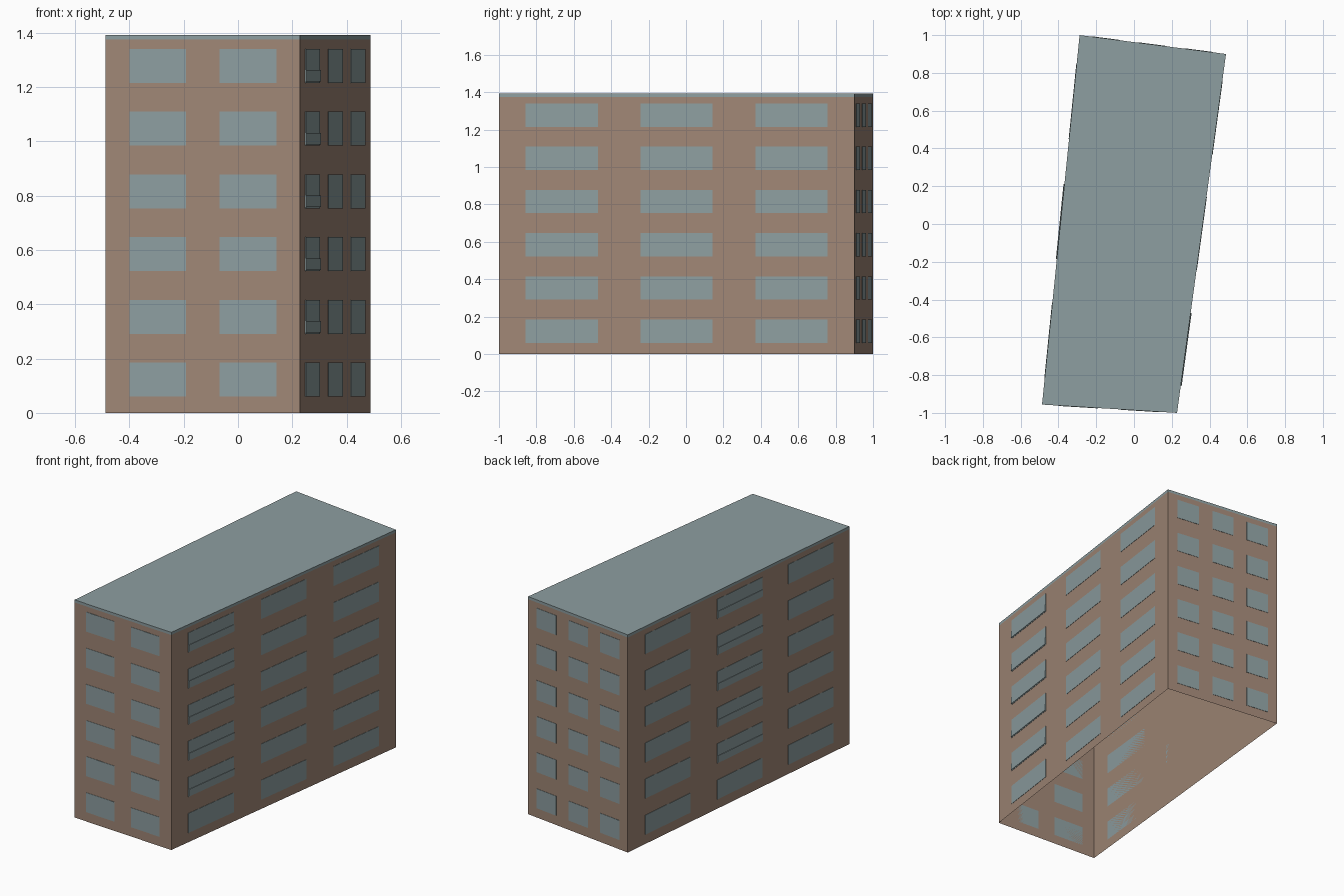
import bpy
import bmesh
from mathutils import Vector

if "Cube" in bpy.data.objects:
    bpy.data.objects.remove(bpy.data.objects["Cube"], do_unlink=True)


def make_material(name, color):
    mat = bpy.data.materials.new(name)
    mat.use_nodes = True
    mat.diffuse_color = (*color, 1)
    mat.node_tree.nodes["Principled BSDF"].inputs["Base Color"].default_value = (*color, 1)
    return mat


brick = make_material("brown_wall", (0.352, 0.242, 0.181))
glass = make_material("blue_grey_glass", (0.270, 0.345, 0.355))

# Skewed footprint, counter-clockwise from the front
CORNERS = [Vector(p) for p in ((-.487, -.956), (.228, -1), (.487, .9), (-.288, 1))]
ROOF_BASE, ROOF_TOP = 1.375, 1.392
FLOORS, FIRST_SILL, FLOOR_STEP, WINDOW_HEIGHT = 6, .06, .231, .125


def finish(bm, name, mat):
    mesh = bpy.data.meshes.new(name)
    bm.to_mesh(mesh)
    bm.free()
    mesh.materials.append(mat)
    obj = bpy.data.objects.new(name, mesh)
    bpy.context.collection.objects.link(obj)
    return obj


def prism_shell(name, mat, low, high, capped):
    """Side faces over the footprint, with an optional flat top."""
    bm = bmesh.new()
    bottom = [bm.verts.new((c.x, c.y, low)) for c in CORNERS]
    top = [bm.verts.new((c.x, c.y, high)) for c in CORNERS]
    for i in range(4):
        j = (i + 1) % 4
        bm.faces.new((bottom[i], bottom[j], top[j], top[i]))
    if capped:
        bm.faces.new(top)
    return finish(bm, name, mat)


def add_plate(bm, side, start, end, low, high, depth):
    """Thin box on a wall, placed by fractions along that wall."""
    a, b = CORNERS[side], CORNERS[(side + 1) % 4]
    along = (b - a).normalized()
    out = Vector((along.y, -along.x)) * depth
    p, q = a.lerp(b, start), a.lerp(b, end)
    ring = [p, q, q + out, p + out]
    lower = [bm.verts.new((c.x, c.y, low)) for c in ring]
    upper = [bm.verts.new((c.x, c.y, high)) for c in ring]
    for i in range(4):
        j = (i + 1) % 4
        bm.faces.new((lower[i], upper[i], upper[j], lower[j]))
    bm.faces.new(lower)
    bm.faces.new(upper[::-1])


def window_grid(name, side, centres, width):
    bm = bmesh.new()
    for floor in range(FLOORS):
        sill = FIRST_SILL + floor * FLOOR_STEP
        for c in centres:
            add_plate(bm, side, c - width / 2, c + width / 2, sill, sill + WINDOW_HEIGHT, .002)
    bmesh.ops.recalc_face_normals(bm, faces=bm.faces)
    finish(bm, name, glass)


def balcony_column(name, side, centre, width):
    bm = bmesh.new()
    for floor in range(1, FLOORS):
        sill = FIRST_SILL + floor * FLOOR_STEP
        add_plate(bm, side, centre - width / 2, centre + width / 2, sill + .005, sill + .047, .005)
    bmesh.ops.recalc_face_normals(bm, faces=bm.faces)
    finish(bm, name, glass)


# Open-bottomed walls and the flat roof slab
prism_shell("walls", brick, 0, ROOF_BASE, False)
prism_shell("roof", glass, ROOF_BASE, ROOF_TOP, True)

# Windows on each wall
window_grid("front_windows", 0, (.268, .732), .293)
window_grid("left_windows", 1, (.177, .5, .823), .203)
window_grid("back_windows", 2, (.185, .505, .82), .195)
window_grid("right_windows", 3, (.18, .505, .825), .203)

# Low glass parapets in front of one window column on each long side
balcony_column("left_parapets", 1, .177, .203)
balcony_column("right_parapets", 3, .505, .203)
